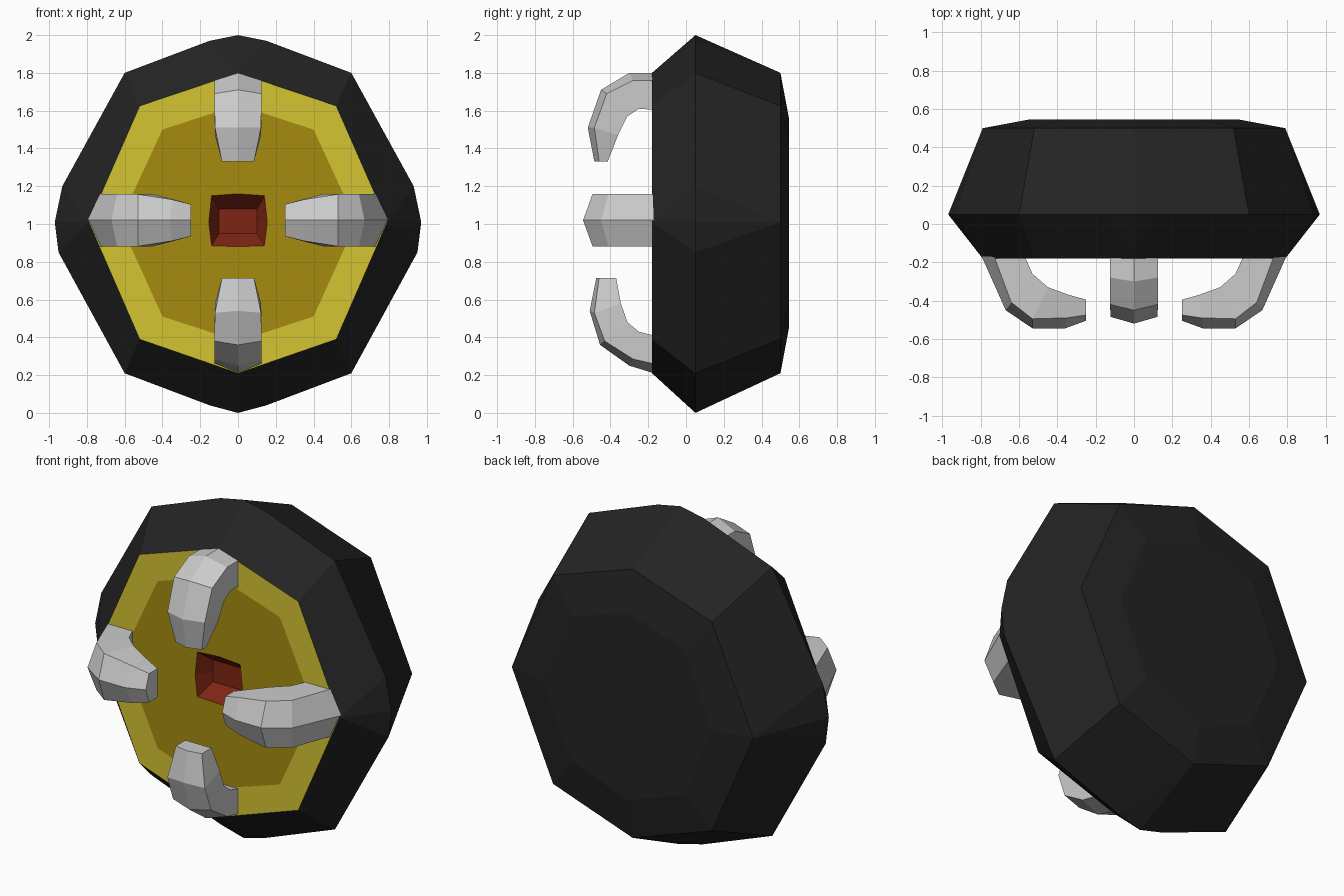
import bpy, bmesh

if "Cube" in bpy.data.objects:
    bpy.data.objects.remove(bpy.data.objects["Cube"])


def material(name, rgb):
    m = bpy.data.materials.new(name)
    m.diffuse_color = (*rgb, 1)
    m.use_nodes = True
    m.node_tree.nodes["Principled BSDF"].inputs["Base Color"].default_value = m.diffuse_color
    return m


BLACK = material("black", (0.017, 0.017, 0.017))
YELLOW = material("yellow", (0.66, 0.56, 0.032))
OCHRE = material("dark yellow", (0.38, 0.26, 0.005))
RED = material("dark red", (0.21, 0.018, 0.007))
GREY = material("light grey", (0.60, 0.60, 0.60))


def finish(name, bm, mats):
    bmesh.ops.remove_doubles(bm, verts=bm.verts, dist=1e-4)
    bmesh.ops.recalc_face_normals(bm, faces=bm.faces)
    me = bpy.data.meshes.new(name)
    bm.to_mesh(me)
    bm.free()
    for m in mats:
        me.materials.append(m)
    ob = bpy.data.objects.new(name, me)
    bpy.context.collection.objects.link(ob)
    return ob


def add_face(bm, verts, mat=0):
    unique = []
    for v in verts:
        if v not in unique:
            unique.append(v)
    if len(unique) > 2:
        bm.faces.new(unique).material_index = mat


def octagon(top, dx, dz, sx, sz, dz2, bottom):
    """Mirrored eight-sided outline; axis corners are tripled to match the rim."""
    right = [(0, top), (0, top), (dx, dz), (sx, sz), (sx, sz), (sx, sz),
             (dx, dz2), (0, bottom), (0, bottom)]
    return mirrored(right)


def mirrored(right):
    return right + [(-x, z) for x, z in right[-2:0:-1]]


# Body: concentric outlines from the eye socket, over the face and rim, to the back
rim = mirrored([(0, 2), (0.15, 1.97), (0.6, 1.8), (0.93, 1.2), (0.97, 1.01),
                (0.95, 0.85), (0.6, 0.21), (0.15, 0.04), (0, 0)])
layers = [
    (-0.09, octagon(1.08, 0.10, 1.08, 0.10, 1.01, 0.95, 0.95)),
    (-0.18, octagon(1.16, 0.14, 1.15, 0.155, 1.01, 0.885, 0.88)),
    (-0.18, octagon(1.63, 0.40, 1.50, 0.627, 1.01, 0.51, 0.38)),
    (-0.18, octagon(1.80, 0.52, 1.625, 0.79, 1.01, 0.39, 0.21)),
    (0.05, rim),
    (0.50, octagon(1.80, 0.52, 1.625, 0.79, 1.01, 0.39, 0.21)),
    (0.545, octagon(1.56, 0.37, 1.44, 0.55, 1.01, 0.58, 0.45)),
]
strip_colour = [3, 2, 1, 0, 0, 0]
bm = bmesh.new()
rings = []
for y, pts in layers:
    made = {}
    for x, z in pts:
        key = (round(x, 4), round(z, 4))
        if key not in made:
            made[key] = bm.verts.new((x, y, z))
    rings.append([made[(round(x, 4), round(z, 4))] for x, z in pts])
for a, b, col in zip(rings, rings[1:], strip_colour):
    for i in range(16):
        j = (i + 1) % 16
        add_face(bm, (a[i], a[j], b[j], b[i]), col)
add_face(bm, rings[0], 3)
add_face(bm, rings[-1], 0)
finish("body", bm, [BLACK, YELLOW, OCHRE, RED])


# Claws: curved five-sided sections with a ridge along the outside
def claw(name, stations, place):
    bm = bmesh.new()
    loops = []
    for ridge, side, inner, w in stations:
        sec = [(ridge, 0), (side, w), (inner, w), (inner, -w), (side, -w)]
        loops.append([bm.verts.new(place(r, y, t)) for (y, r), t in sec])
    for a, b in zip(loops, loops[1:]):
        for i in range(5):
            j = (i + 1) % 5
            bm.faces.new((a[i], a[j], b[j], b[i]))
    bm.faces.new(loops[0])
    bm.faces.new(loops[-1])
    finish(name, bm, [GREY])


# Each station: ridge, side edge and inner edge as (depth, reach), then half width
top = [
    ((-0.17, 1.80), (-0.17, 1.76), (-0.17, 1.605), 0.125),
    ((-0.30, 1.80), (-0.28, 1.76), (-0.25, 1.61), 0.125),
    ((-0.45, 1.71), (-0.42, 1.69), (-0.31, 1.57), 0.125),
    ((-0.52, 1.51), (-0.485, 1.51), (-0.36, 1.47), 0.122),
    ((-0.485, 1.33), (-0.46, 1.33), (-0.415, 1.33), 0.085),
]
bottom = [
    ((-0.17, 0.21), (-0.17, 0.26), (-0.17, 0.41), 0.125),
    ((-0.30, 0.25), (-0.28, 0.285), (-0.25, 0.43), 0.125),
    ((-0.455, 0.36), (-0.43, 0.38), (-0.31, 0.48), 0.125),
    ((-0.51, 0.54), (-0.485, 0.53), (-0.345, 0.58), 0.122),
    ((-0.475, 0.715), (-0.46, 0.715), (-0.37, 0.715), 0.085),
]
side = [
    ((-0.17, 0.795), (-0.17, 0.73), (-0.17, 0.57), 0.14),
    ((-0.45, 0.67), (-0.41, 0.64), (-0.26, 0.53), 0.14),
    ((-0.545, 0.53), (-0.495, 0.53), (-0.33, 0.45), 0.138),
    ((-0.545, 0.36), (-0.49, 0.35), (-0.37, 0.34), 0.11),
    ((-0.505, 0.25), (-0.475, 0.25), (-0.395, 0.25), 0.085),
]
claw("top_claw", top, lambda r, y, t: (t, y, r))
claw("bottom_claw", bottom, lambda r, y, t: (t, y, r))
for label, s in (("right", 1), ("left", -1)):
    claw(label + "_claw", side, lambda r, y, t: (s * r, y, 1.02 + t))
